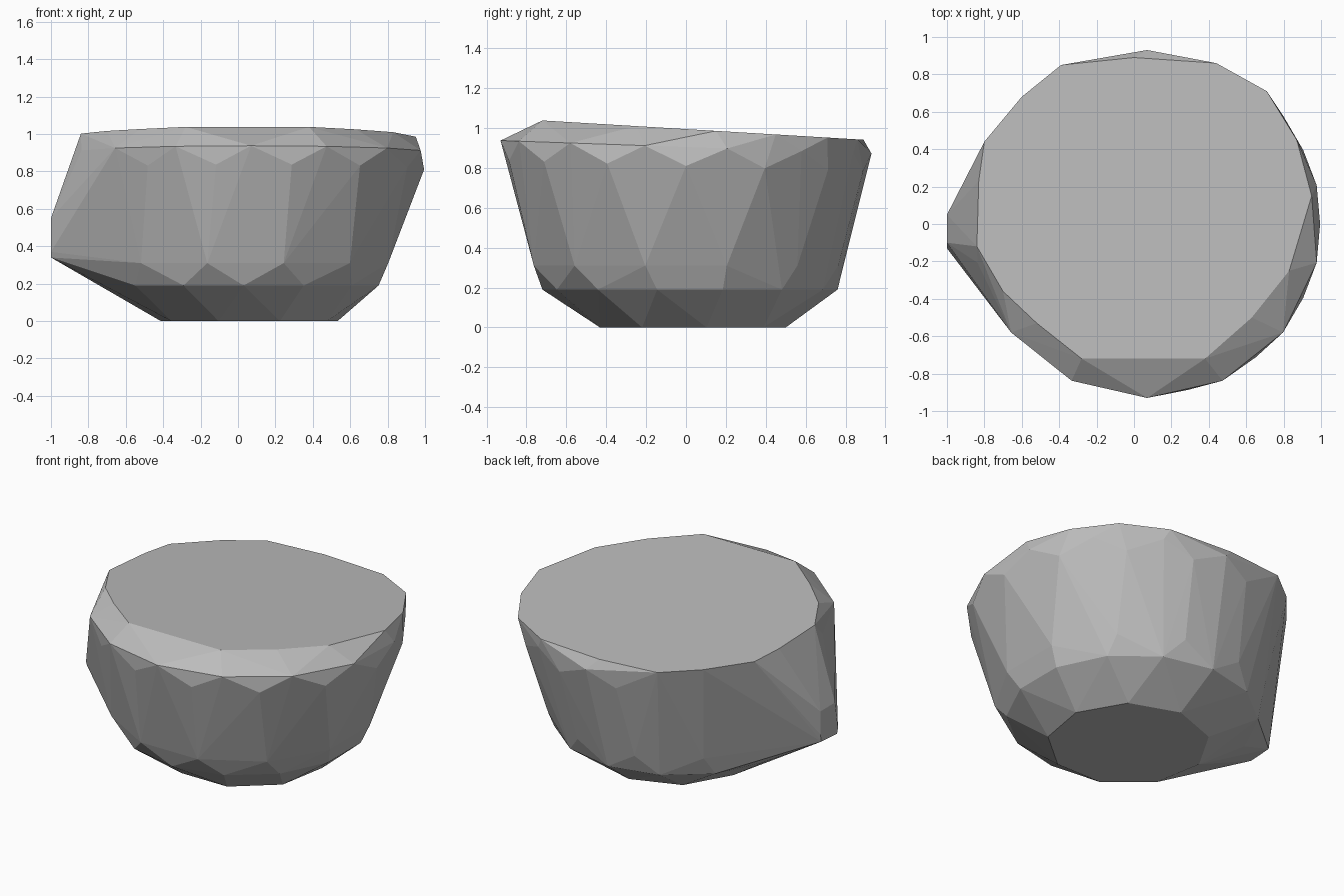
import bpy, bmesh
from math import sin, cos, radians, pi

cube = bpy.data.objects.get("Cube")
if cube:
    bpy.data.objects.remove(cube)

grey = bpy.data.materials.new("stone grey")
grey.use_nodes = True
grey.diffuse_color = (0.5, 0.5, 0.5, 1)
grey.node_tree.nodes["Principled BSDF"].inputs["Base Color"].default_value = (0.5, 0.5, 0.5, 1)

bm = bmesh.new()


def ring(sides, radius, height, centre_x=0.0, centre_y=0.0, tilt=0.0, turn=0.0):
    """Ring of points whose height falls towards the back by tilt."""
    for i in range(sides):
        a = radians(turn) + 2 * pi * i / sides
        y = centre_y + radius * sin(a)
        bm.verts.new((centre_x + radius * cos(a), y, height - tilt * y))


# Base, belly and walls
ring(9, 0.48, 0.0, 0.06, 0.02, turn=10)
ring(14, 0.74, 0.19, 0.03, 0.02, turn=90 / 7)
ring(12, 0.79, 0.31, 0.04, 0.0, turn=15)
ring(14, 0.91, 0.81, 0.085, 0.0, tilt=0.03)

# Rim
ring(14, 0.93, 0.905, 0.07, 0.0, tilt=0.035, turn=90 / 7)

# Sloping flat top, cut back along the front
top_outline = [(-0.28, -0.72), (-0.52, -0.53), (-0.7, -0.36), (-0.84, -0.12),
               (-0.83, 0.23), (-0.8, 0.44), (-0.6, 0.68), (-0.39, 0.85),
               (0, 0.89), (0.44, 0.86), (0.71, 0.71), (0.87, 0.45),
               (0.95, 0.15), (0.83, -0.25), (0.63, -0.5), (0.38, -0.72)]
for x, y in top_outline:
    bm.verts.new((x, y, 0.995 - 0.06 * y))

# Pointed bulge on the right side
for y, z in [(0.05, 0.55), (-0.1, 0.55), (0.05, 0.4), (-0.13, 0.37), (-0.12, 0.34), (0.04, 0.35)]:
    bm.verts.new((-1, y, z))

# Wrap everything in one faceted skin
hull = bmesh.ops.convex_hull(bm, input=bm.verts)
spare = {g for g in hull["geom_interior"] + hull["geom_unused"] if isinstance(g, bmesh.types.BMVert)}
bmesh.ops.delete(bm, geom=list(spare), context="VERTS")
bmesh.ops.dissolve_limit(bm, angle_limit=radians(1), verts=bm.verts, edges=bm.edges)
bmesh.ops.recalc_face_normals(bm, faces=bm.faces)

mesh = bpy.data.meshes.new("faceted_bowl")
bm.to_mesh(mesh)
bm.free()
mesh.materials.append(grey)
bpy.context.collection.objects.link(bpy.data.objects.new("faceted_bowl", mesh))
